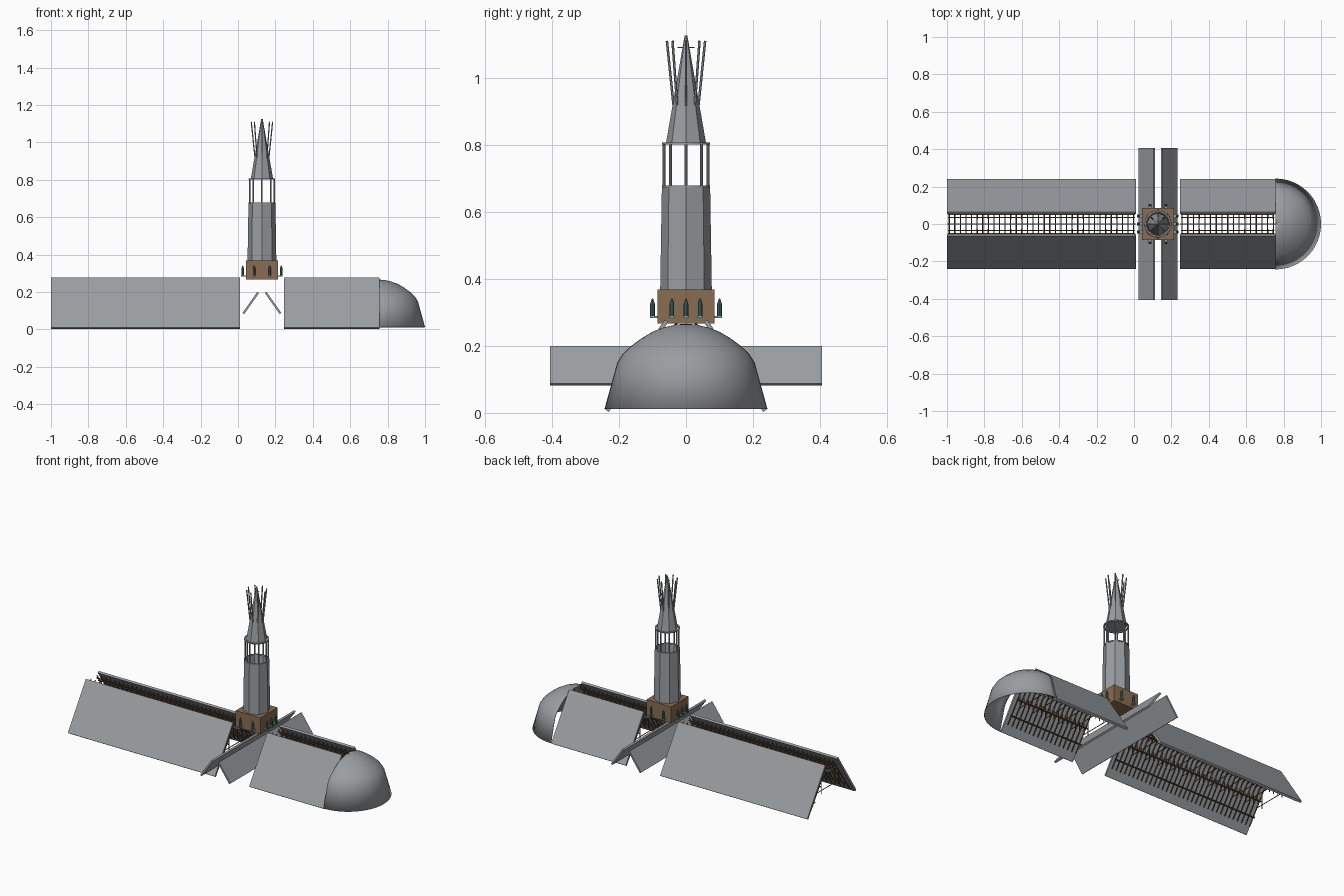
import bpy, bmesh, math
from mathutils import Vector, Matrix

if "Cube" in bpy.data.objects:
    bpy.data.objects.remove(bpy.data.objects["Cube"])

CX = 0.128  # tower axis


def material(name, rgb):
    m = bpy.data.materials.new(name)
    m.diffuse_color = (*rgb, 1)
    m.use_nodes = True
    m.node_tree.nodes["Principled BSDF"].inputs["Base Color"].default_value = m.diffuse_color
    return m


LEAD = material("lead grey", (0.32, 0.34, 0.355))
BASE = material("tan timber", (0.25, 0.155, 0.085))
WOOD = material("dark oak", (0.13, 0.075, 0.032))
COPPER = material("copper teal", (0.07, 0.16, 0.16))
PALE = material("pale verdigris", (0.22, 0.42, 0.38))


def finish(bm, name, mat, smooth=None):
    bmesh.ops.recalc_face_normals(bm, faces=bm.faces[:])
    me = bpy.data.meshes.new(name)
    bm.to_mesh(me)
    bm.free()
    ob = bpy.data.objects.new(name, me)
    me.materials.append(mat)
    bpy.context.collection.objects.link(ob)
    if smooth:
        bpy.ops.object.select_all(action='DESELECT')
        ob.select_set(True)
        bpy.context.view_layer.objects.active = ob
        bpy.ops.object.shade_smooth_by_angle(angle=math.radians(smooth))
    return ob


def box(bm, lo, hi):
    lo, hi = Vector(lo), Vector(hi)
    size = hi - lo
    bmesh.ops.create_cube(bm, size=1, matrix=Matrix.Translation((lo + hi) / 2) @ Matrix.Diagonal((*size, 1)))


def rod(bm, a, b, r, n=6, r2=None):
    a, b = Vector(a), Vector(b)
    d = b - a
    rot = Vector((0, 0, 1)).rotation_difference(d).to_matrix().to_4x4()
    bmesh.ops.create_cone(bm, cap_ends=True, segments=n, radius1=r, radius2=r if r2 is None else r2,
                          depth=d.length, matrix=Matrix.Translation((a + b) / 2) @ rot)


def lathe(bm, profile, n, cx, a0=0.0, sweep=2 * math.pi):
    closed = sweep > 6.28
    cols = n if closed else n + 1
    rows = [[bm.verts.new((cx + r * math.cos(a0 + sweep * i / n), r * math.sin(a0 + sweep * i / n), z))
             for i in range(cols)] for r, z in profile]
    for p, q in zip(rows, rows[1:]):
        for i in range(n):
            j = (i + 1) % cols
            bm.faces.new((p[i], p[j], q[j], q[i]))


def slab(bm, top, bottom, thick, s0, s1, along_x, centre, side):
    """Sloping plank: top/bottom are (offset, z) on the outer face."""
    t, b = Vector(top), Vector(bottom)
    d = (b - t).normalized()
    inward = Vector((d.y, -d.x)) * thick
    section = (t, b, b + inward, t + inward)
    ends = []
    for s in (s0, s1):
        ends.append([bm.verts.new((s, side * p.x, p.y) if along_x else (centre + side * p.x, s, p.y))
                     for p in section])
    for i in range(4):
        j = (i + 1) % 4
        bm.faces.new((ends[0][i], ends[0][j], ends[1][j], ends[1][i]))
    bm.faces.new(ends[0])
    bm.faces.new(ends[1])


# Nave and choir roofs, with the oak framing beneath each
for part, x0, x1 in (("nave", -1.0, 0.01), ("choir", 0.245, 0.757)):
    roof, frame = bmesh.new(), bmesh.new()
    for s in (-1, 1):
        slab(roof, (0.064, 0.278), (0.241, 0.01), 0.013, x0, x1, True, 0, s)
    finish(roof, part + "_roof", LEAD)
    count = int((x1 - x0) / 0.029)
    for i in range(count):
        x = x0 + 0.012 + i * (x1 - x0 - 0.024) / (count - 1)
        for s in (-1, 1):
            rod(frame, (x, s * 0.028, 0.268), (x, s * 0.19, 0.035), 0.0033, 4)      # rafter
            rod(frame, (x, s * 0.085, 0.185), (x, s * 0.085, 0.10), 0.003, 4)       # queen post
        rod(frame, (x, -0.07, 0.208), (x, 0.07, 0.208), 0.003, 4)                   # collar
        if i % 3 == 0:
            rod(frame, (x, -0.125, 0.125), (x, 0.125, 0.125), 0.003, 4)             # tie
    for s in (-1, 1):
        for y, z in ((0.035, 0.248), (0.051, 0.228), (0.1, 0.155), (0.155, 0.078)):
            box(frame, (x0 + 0.005, s * y - 0.003, z - 0.003), (x1 - 0.005, s * y + 0.003, z + 0.003))
    finish(frame, part + "_framing", WOOD)
    ridge = bmesh.new()
    box(ridge, (x0, -0.004, 0.21), (x1, 0.004, 0.218))
    finish(ridge, part + "_ridge_beam", LEAD)

# Transept roof
bm = bmesh.new()
for s in (-1, 1):
    slab(bm, (0.025, 0.2), (0.104, 0.088), 0.011, -0.405, 0.405, False, CX, s)
finish(bm, "transept_roof", LEAD)

# Rounded apse roof, open towards the choir
bm = bmesh.new()
lathe(bm, [(0.243, 0.012), (0.205, 0.15), (0.188, 0.177), (0.163, 0.2), (0.132, 0.223),
           (0.1, 0.242), (0.065, 0.255), (0.033, 0.263), (0.001, 0.266)], 24, 0.757, -math.pi / 2, math.pi)
apse = finish(bm, "apse_roof", LEAD, 25)
mod = apse.modifiers.new("shell", 'SOLIDIFY')
mod.thickness = 0.003

# Square tower base
bm = bmesh.new()
box(bm, (CX - 0.085, -0.085, 0.267), (CX + 0.085, 0.085, 0.368))
finish(bm, "tower_base", BASE)

# Octagonal shaft, open at the top
bm = bmesh.new()
lathe(bm, [(0.066, 0.368), (0.077, 0.368), (0.072, 0.675), (0.064, 0.675), (0.06, 0.6), (0.001, 0.6)], 8, CX)
finish(bm, "tower_shaft", LEAD)

# Lantern: columns and rings
bm = bmesh.new()
for i in range(8):
    a = i * math.pi / 4
    c, s = math.cos(a), math.sin(a)
    rod(bm, (CX + 0.066 * c, 0.066 * s, 0.672), (CX + 0.066 * c, 0.066 * s, 0.805), 0.0042, 8)
finish(bm, "lantern_columns", LEAD)
for name, z in (("lower_ring", 0.676), ("upper_ring", 0.804)):
    bm = bmesh.new()
    lathe(bm, [(0.062, z - 0.003), (0.071, z - 0.003), (0.071, z + 0.003),
               (0.062, z + 0.003), (0.062, z - 0.003)], 24, CX)
    finish(bm, name, LEAD, 30)

# Spire with flaring rods and a small cross bar
bm = bmesh.new()
rod(bm, (CX, 0, 0.803), (CX, 0, 1.126), 0.06, 8, 0.004)
finish(bm, "spire", LEAD)
bm = bmesh.new()
for i in range(8):
    a = i * math.pi / 4
    c, s = math.cos(a), math.sin(a)
    rod(bm, (CX + 0.037 * c, 0.037 * s, 0.915), (CX + 0.057 * c, 0.057 * s, 1.11), 0.0037, 6)
finish(bm, "spire_rods", LEAD)
bm = bmesh.new()
rod(bm, (CX, -0.025, 1.09), (CX, 0.025, 1.09), 0.002, 6)
finish(bm, "cross_bar", BASE)

# Copper statues on brackets around the base
statues, brackets = bmesh.new(), bmesh.new()
spots = [(dx, sy * 0.1, 0, -sy) for dx in (-0.042, 0.042) for sy in (-1, 1)]
spots += [(sx * 0.103, y, -sx, 0) for sx in (-1, 1) for y in (-0.042, 0, 0.042)]
for dx, y, ix, iy in spots:
    x = CX + dx
    rod(statues, (x, y, 0.288), (x, y, 0.326), 0.0068, 8)
    rod(statues, (x, y, 0.326), (x, y, 0.341), 0.0068, 8, 0.002)
    wx, wy = x + ix * 0.02, y + iy * 0.02
    box(brackets, (min(x, wx) - 0.008, min(y, wy) - 0.008, 0.283),
        (max(x, wx) + 0.008, max(y, wy) + 0.008, 0.289))
finish(statues, "statues", COPPER, 40)
finish(brackets, "statue_brackets", PALE)
